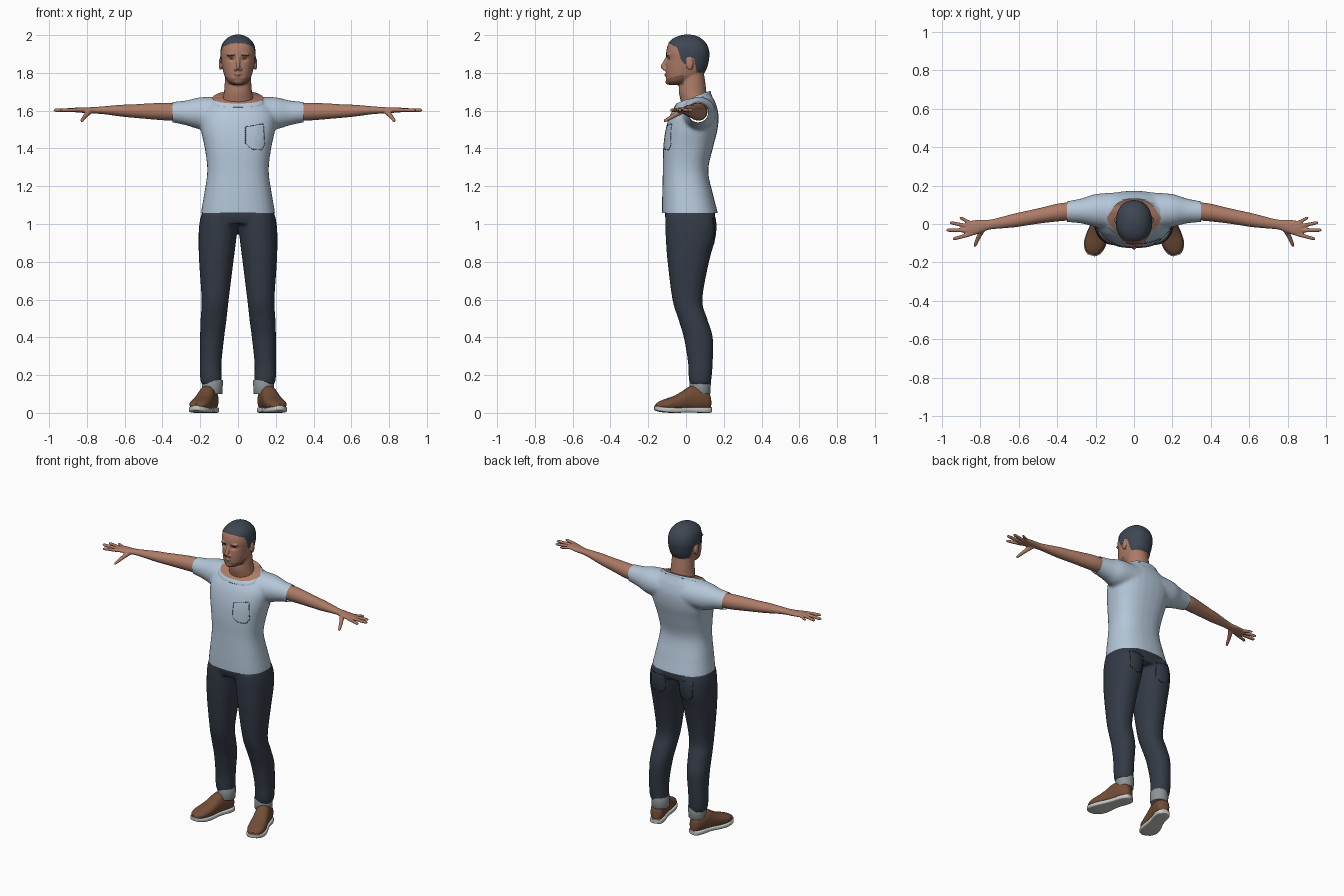
import bpy
import bmesh
import math
from mathutils import Vector, Matrix
from mathutils.bvhtree import BVHTree

if "Cube" in bpy.data.objects:
    bpy.data.objects.remove(bpy.data.objects["Cube"])


def material(name, color):
    mat = bpy.data.materials.new(name)
    mat.use_nodes = True
    mat.diffuse_color = (*color, 1)
    mat.node_tree.nodes["Principled BSDF"].inputs["Base Color"].default_value = (*color, 1)
    return mat


SKIN = material("skin", (.42, .2, .135))
STUBBLE = material("stubble", (.24, .115, .08))
HAIR = material("hair", (.048, .062, .085))
DARK = material("dark_brow", (.03, .02, .018))
SHIRT = material("shirt_blue", (.46, .57, .69))
STITCH = material("stitch_grey", (.09, .11, .14))
DENIM = material("denim", (.034, .043, .062))
CUFF = material("cuff_grey", (.27, .3, .31))
LEATHER = material("brown_leather", (.17, .075, .037))
SOLE = material("sole_white", (.58, .58, .56))


# Cross-section keys: centre, half axis, other half axis
def level(z, cx, half, front, back, side=1):
    return (Vector((side * cx, (front + back) / 2, z)), Vector((half, 0, 0)),
            Vector((0, (back - front) / 2, 0)))


def across(x, y, z, ry, rz, side=1):
    return Vector((side * x, y, z)), Vector((0, ry, 0)), Vector((0, 0, rz))


def spline(a, b, c, d, t):
    return b + (c - a) * (t / 2) + (a * 2 - b * 5 + c * 4 - d) * (t * t / 2) \
        + (b * 3 - a - c * 3 + d) * (t ** 3 / 2)


def loft(bm, keys, power=2, sides=28, steps=5):
    """Closed skin through smoothly interpolated super-ellipse sections."""
    last = len(keys) - 1
    sections = []
    for i in range(last):
        around = [keys[max(0, min(last, i + k))] for k in (-1, 0, 1, 2)]
        for j in range(steps):
            sections.append([spline(*[k[n] for k in around], j / steps) for n in range(3)])
    sections.append(keys[last])
    rings = []
    for centre, u, v in sections:
        ring = []
        for k in range(sides):
            a = math.tau * k / sides
            c, s = math.cos(a), math.sin(a)
            c = math.copysign(abs(c) ** (2 / power), c)
            s = math.copysign(abs(s) ** (2 / power), s)
            ring.append(bm.verts.new(centre + u * c + v * s))
        rings.append(ring)
    for r, q in zip(rings, rings[1:]):
        for k in range(sides):
            n = (k + 1) % sides
            bm.faces.new((r[k], r[n], q[n], q[k]))
    bm.faces.new(rings[0])
    bm.faces.new(rings[-1])


def limb(bm, p, q, r0, r1, sides=12):
    """Rounded rod between two points."""
    p, q = Vector(p), Vector(q)
    d = (q - p).normalized()
    u = d.orthogonal().normalized()
    v = d.cross(u)
    stops = ((p - d * r0 * .8, r0 * .5), (p, r0), (q - d * r1, r1), (q, r1 * .5))
    loft(bm, [(c, u * r, v * r) for c, r in stops], sides=sides, steps=1)


def ball(bm, centre, scale):
    bmesh.ops.create_icosphere(bm, subdivisions=3, radius=1,
                               matrix=Matrix.Translation(centre) @ Matrix.Diagonal((*scale, 1)))


def finish(bm, name, mats, voxel=0, smooth=4, angle=50):
    """Make the object; a voxel size fuses overlapping shapes into one skin."""
    bmesh.ops.recalc_face_normals(bm, faces=bm.faces)
    mesh = bpy.data.meshes.new(name)
    bm.to_mesh(mesh)
    bm.free()
    obj = bpy.data.objects.new(name, mesh)
    bpy.context.collection.objects.link(obj)
    if voxel:
        fuse = obj.modifiers.new("fuse", 'REMESH')
        fuse.mode = 'VOXEL'
        fuse.voxel_size = voxel
        relax = obj.modifiers.new("relax", 'SMOOTH')
        relax.iterations = smooth
        graph = bpy.context.evaluated_depsgraph_get()
        obj.data = bpy.data.meshes.new_from_object(obj.evaluated_get(graph))
        obj.modifiers.clear()
    obj.data.materials.clear()
    for m in mats:
        obj.data.materials.append(m)
    shade(obj.data, angle)
    return obj


def shade(mesh, angle=50):
    mesh.shade_smooth()
    mesh.set_sharp_from_angle(angle=math.radians(angle))


def stitches(name, target, outline, facing, mat):
    """Dashed seam laid on a surface along an outline in x and z."""
    bm = bmesh.new()
    bm.from_mesh(target.data)
    tree = BVHTree.FromBMesh(bm)
    bm.free()
    bm = bmesh.new()
    for a, b in zip(outline, outline[1:]):
        a, b = Vector((a[0], facing, a[1])), Vector((b[0], facing, b[1]))
        count = max(1, round((b - a).length / .012))
        for k in range(count):
            ends = [tree.ray_cast(a.lerp(b, (k + t) / count), Vector((0, -facing, 0)))[0]
                    for t in (.1, .8)]
            if all(ends):
                limb(bm, *ends, .002, .002, sides=6)
    finish(bm, name, [mat])


# Shirt: torso and sleeves fused, then cut open at hem, cuffs and neck
bm = bmesh.new()
loft(bm, [level(z, 0, *r) for z, *r in (
    (1.0, .2, -.125, .18), (1.06, .196, -.126, .168), (1.15, .181, -.126, .145),
    (1.28, .163, -.123, .118), (1.4, .176, -.121, .142), (1.5, .197, -.108, .167),
    (1.58, .2, -.083, .172), (1.64, .163, -.045, .157), (1.67, .13, -.025, .142),
    (1.7, .095, -.01, .128), (1.73, .075, 0, .11))], power=2.4)
for s in (1, -1):
    loft(bm, [across(*k, s) for k in (
        (.08, .065, 1.585, .1, .09), (.2, .07, 1.586, .086, .085),
        (.27, .068, 1.588, .066, .067), (.35, .064, 1.592, .054, .054),
        (.4, .06, 1.592, .05, .05))])
shirt = finish(bm, "shirt", [SHIRT, SKIN], voxel=.009, smooth=8)
bm = bmesh.new()
bm.from_mesh(shirt.data)


def cut(point, normal, clear=True):
    bmesh.ops.bisect_plane(bm, geom=bm.verts[:] + bm.edges[:] + bm.faces[:], plane_co=point,
                           plane_no=normal, clear_outer=clear)


neck_point = Vector((0, -.045, 1.637))
neck_normal = Vector((0, -.36, .93)).normalized()
cut(neck_point - neck_normal * .014, neck_normal, False)
cut(neck_point, neck_normal)
bm.normal_update()
for v in bm.verts:
    depth = (v.co - neck_point).dot(neck_normal)
    if depth > -.0135 and abs(v.co.x) < .13:
        v.co += v.normal * .004
rim = [e for e in bm.edges if e.is_boundary]
for f in bmesh.ops.holes_fill(bm, edges=rim, sides=0)["faces"]:
    f.material_index = 1
cut((0, 0, 1.057), (0, 0, -1))
for s in (1, -1):
    cut((s * .348, 0, 0), (s, 0, 0))
bm.to_mesh(shirt.data)
bm.free()
shade(shirt.data)
stitches("chest_pocket_stitching", shirt, (
    (.04, 1.515), (.135, 1.53), (.142, 1.42), (.125, 1.392), (.075, 1.395), (.04, 1.425),
    (.04, 1.515)), -1, STITCH)

# Jeans: pelvis and both legs fused
bm = bmesh.new()
loft(bm, [level(z, 0, *r) for z, *r in (
    (1.0, .195, -.1, .15), (1.05, .192, -.112, .155), (1.12, .165, -.105, .13))], power=2.4)
for s in (1, -1):
    loft(bm, [level(*k, s) for k in (
        (.15, .14, .053, .02, .13), (.19, .144, .057, .014, .136), (.27, .144, .057, .01, .142),
        (.4, .137, .064, -.012, .142), (.5, .129, .069, -.042, .112),
        (.6, .121, .072, -.072, .087), (.8, .115, .091, -.098, .122),
        (.92, .109, .1, -.107, .155), (1.0, .104, .101, -.11, .162),
        (1.06, .1, .092, -.108, .15))], power=2.2)
jeans = finish(bm, "jeans", [DENIM], voxel=.009, smooth=6)
for s, side in ((1, "left"), (-1, "right")):
    stitches(side + "_back_pocket_stitching", jeans, [(s * x, z) for x, z in (
        (.05, 1.02), (.155, 1.03), (.15, .92), (.1, .895), (.055, .92), (.05, 1.02))], 1, DARK)

# Cuffs, shoes, arms and hands on each side
for s, side in ((1, "left"), (-1, "right")):
    bm = bmesh.new()
    loft(bm, [level(z, .136, h, f, b, s) for z, h, f, b in (
        (.1, .052, .022, .127), (.104, .054, .02, .129), (.17, .056, .018, .132),
        (.174, .054, .02, .13))], steps=1)
    finish(bm, side + "_trouser_cuff", [CUFF])

    heel, ahead, wide = Vector((s * .133, .132, 0)), Vector((s * .29, -.957, 0)), Vector((.957, s * .29, 0))

    def shoe_keys(rows):
        return [(heel + ahead * t + Vector((0, 0, (low + top) / 2)), wide * w,
                 Vector((0, 0, (top - low) / 2))) for t, w, low, top in rows]

    bm = bmesh.new()
    loft(bm, shoe_keys((
        (.004, .02, .02, .085), (.018, .037, .015, .112), (.06, .045, .012, .135),
        (.11, .046, .012, .142), (.16, .05, .012, .113), (.2, .054, .012, .091),
        (.25, .053, .015, .074), (.285, .038, .02, .06), (.303, .018, .025, .048))), power=2.3)
    finish(bm, side + "_shoe", [LEATHER])
    bm = bmesh.new()
    loft(bm, shoe_keys((
        (0, .02, .003, .03), (.012, .037, 0, .03), (.05, .046, 0, .03), (.12, .045, .002, .029),
        (.2, .057, 0, .028), (.25, .057, .002, .03), (.29, .041, .008, .034),
        (.309, .018, .014, .037))), power=5)
    finish(bm, side + "_shoe_sole", [SOLE])

    bm = bmesh.new()
    loft(bm, [across(*k, s) for k in (
        (.29, .068, 1.593, .046, .046), (.38, .062, 1.595, .047, .047),
        (.48, .045, 1.597, .041, .041), (.56, .03, 1.598, .038, .035),
        (.62, .019, 1.6, .036, .031), (.7, .005, 1.602, .029, .022), (.75, -.003, 1.602, .026, .018),
        (.79, -.01, 1.602, .033, .016), (.84, -.021, 1.604, .04, .014),
        (.872, -.025, 1.603, .036, .011))])
    for y, tip_x, tip_y, r in ((.004, .908, .036, .008), (-.014, .958, .008, .009),
                               (-.034, .977, -.031, .0095), (-.053, .943, -.079, .009)):
        limb(bm, (s * .85, y, 1.604), (s * tip_x, tip_y, 1.602), r + .002, r)
    limb(bm, (s * .785, -.022, 1.597), (s * .812, -.075, 1.568), .016, .012)
    limb(bm, (s * .808, -.065, 1.573), (s * .83, -.118, 1.543), .012, .009)
    finish(bm, side + "_arm", [SKIN], voxel=.005, smooth=3)

# Head: skull, neck, nose, ears, brow and lips fused
bm = bmesh.new()
loft(bm, [level(z, 0, *r) for z, *r in (
    (1.6, .085, -.015, .115), (1.66, .08, -.03, .112), (1.7, .074, -.038, .108),
    (1.75, .07, -.036, .102), (1.83, .065, -.03, .09))])
loft(bm, [level(z, 0, *r) for z, *r in (
    (1.736, .025, -.088, -.03), (1.752, .053, -.101, .02), (1.78, .07, -.106, .075),
    (1.82, .081, -.107, .106), (1.87, .089, -.104, .119), (1.91, .091, -.105, .121),
    (1.95, .082, -.095, .108), (1.978, .061, -.07, .082), (1.994, .034, -.035, .052),
    (2.0, .012, -.005, .022))], power=2.25)
limb(bm, (0, -.1, 1.88), (0, -.127, 1.822), .009, .013)
limb(bm, (0, -.1, 1.789), (0, -.114, 1.789), .014, .012)
ball(bm, (0, -.094, 1.752), (.024, .015, .014))
for s in (1, -1):
    ball(bm, (s * .012, -.112, 1.82), (.01, .012, .008))
    ball(bm, (s * .034, -.094, 1.894), (.028, .013, .008))
    ball(bm, (s * .093, .02, 1.848), (.009, .019, .034))
head = finish(bm, "head", [SKIN, STUBBLE, HAIR, DARK], voxel=.0045, smooth=3)

HAIRLINE = ((-.2, 1.957), (-.09, 1.957), (-.045, 1.935), (-.025, 1.87), (-.005, 1.845),
            (.005, 1.885), (.042, 1.88), (.055, 1.805), (.2, 1.785))


def hairline(y):
    for (y0, z0), (y1, z1) in zip(HAIRLINE, HAIRLINE[1:]):
        if y <= y1:
            return z0 + (z1 - z0) * (y - y0) / (y1 - y0)


def inside(c, x, z, rx, rz):
    return c.y < -.05 and ((abs(c.x) - x) / rx) ** 2 + ((c.z - z) / rz) ** 2 < 1


# Eye sockets, raised hair, and colours by region
for v in head.data.vertices:
    c = v.co
    if c.y < -.04:
        c.y += .01 * math.exp(-((abs(c.x) - .033) / .018) ** 2 - ((c.z - 1.873) / .011) ** 2)
    if c.z > hairline(c.y):
        c += v.normal * .003
for f in head.data.polygons:
    c = f.center
    if c.z > hairline(c.y):
        f.material_index = 2
    elif inside(c, .034, 1.873, .015, .004) or inside(c, .036, 1.893, .022, .004):
        f.material_index = 3
    elif inside(c, 0, 1.789, .026, .005) or (c.z < 1.772 + .25 * max(0, c.y + .09)
                                            and c.z > 1.735 and c.y < -.01 and abs(c.x) < .09):
        f.material_index = 1
